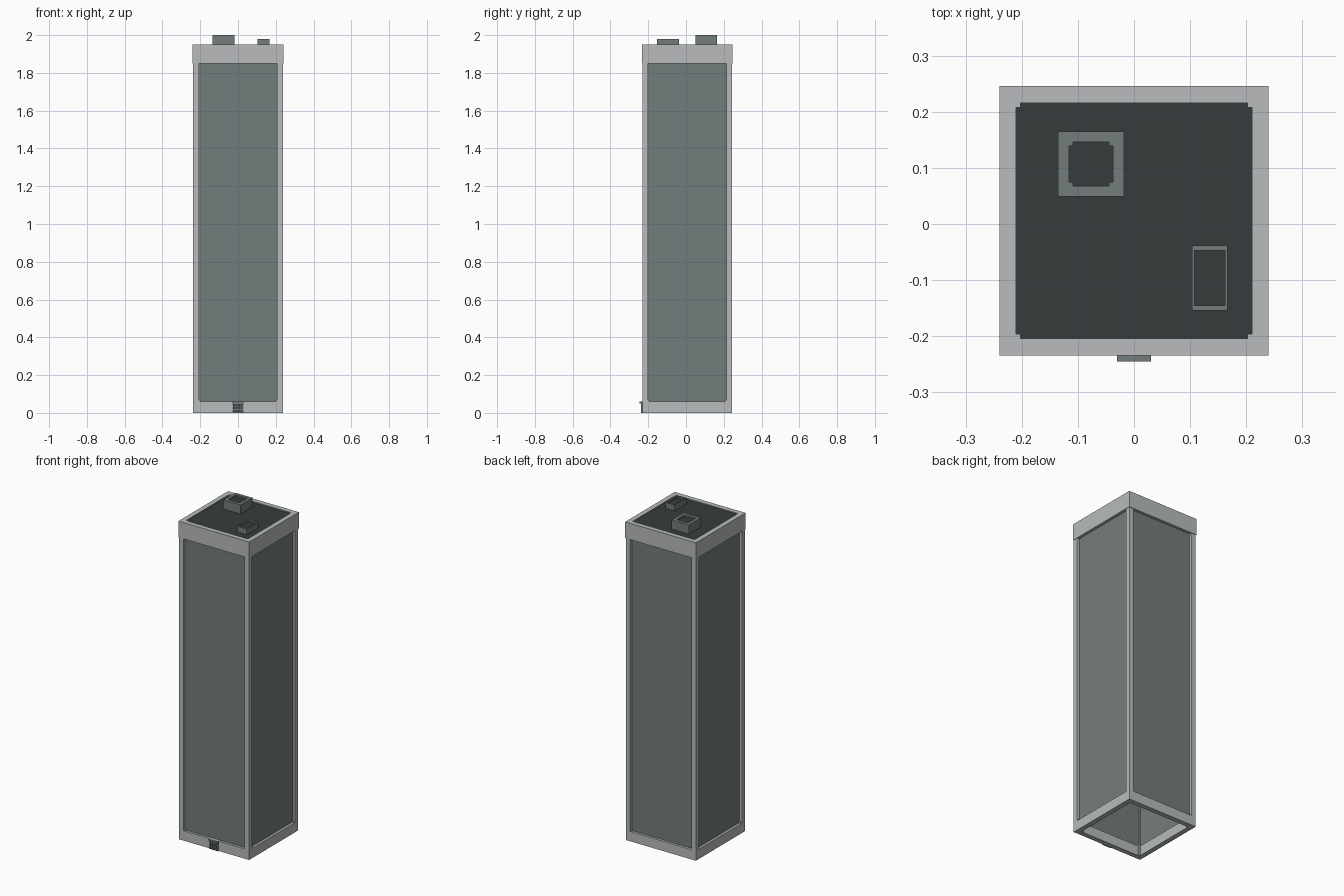
import bpy, bmesh

if "Cube" in bpy.data.objects:
    bpy.data.objects.remove(bpy.data.objects["Cube"])

CY = 0.006          # the tower sits slightly back because of the entrance canopy
H = 0.2375          # half width of the frame
T = 0.03            # frame thickness


def mat(name, rgb):
    m = bpy.data.materials.new(name)
    m.diffuse_color = (*rgb, 1)
    m.use_nodes = True
    m.node_tree.nodes["Principled BSDF"].inputs["Base Color"].default_value = m.diffuse_color
    return m


LIGHT = mat("light grey frame", (0.48, 0.50, 0.51))
GLASS = mat("grey green cladding", (0.175, 0.205, 0.20))
DARK = mat("dark roof", (0.036, 0.046, 0.045))


def build(name, boxes, material):
    """One object from boxes given as (x0, x1, y0, y1, z0, z1)."""
    bm = bmesh.new()
    for x0, x1, y0, y1, z0, z1 in boxes:
        vs = bmesh.ops.create_cube(bm, size=1)["verts"]
        for v in vs:
            v.co = (x1 if v.co.x > 0 else x0,
                    y1 if v.co.y > 0 else y0,
                    z1 if v.co.z > 0 else z0)
    me = bpy.data.meshes.new(name)
    bm.to_mesh(me)
    bm.free()
    me.materials.append(material)
    ob = bpy.data.objects.new(name, me)
    bpy.context.collection.objects.link(ob)
    return ob


def ring(name, x0, x1, y0, y1, z0, z1, tx, ty, material):
    """Rectangular ring extruded upward, without inner seams."""
    bm = bmesh.new()
    outer = [(x0, y0), (x1, y0), (x1, y1), (x0, y1)]
    inner = [(x0 + tx, y0 + ty), (x1 - tx, y0 + ty),
             (x1 - tx, y1 - ty), (x0 + tx, y1 - ty)]
    v = [[bm.verts.new((*p, z)) for p in loop]
         for z in (z0, z1) for loop in (outer, inner)]
    ob, ib, ot, it = v
    for i in range(4):
        j = (i + 1) % 4
        bm.faces.new((ob[i], ob[j], ot[j], ot[i]))
        bm.faces.new((ib[j], ib[i], it[i], it[j]))
        bm.faces.new((ot[i], ot[j], it[j], it[i]))
        bm.faces.new((ob[j], ob[i], ib[i], ib[j]))
    me = bpy.data.meshes.new(name)
    bm.to_mesh(me)
    bm.free()
    me.materials.append(material)
    obj = bpy.data.objects.new(name, me)
    bpy.context.collection.objects.link(obj)


def corner_boxes(half, width, z0, z1, cx=0, cy=CY):
    """Four corner boxes reaching inward from +-half."""
    out = []
    for sx in (-1, 1):
        for sy in (-1, 1):
            xs = sorted((cx + sx * half, cx + sx * (half - width)))
            ys = sorted((cy + sy * half, cy + sy * (half - width)))
            out.append((*xs, *ys, z0, z1))
    return out


# Frame: base ring, corner posts, roof band and small corner blocks
ring("base_beam", -H, H, CY - H, CY + H, 0, 0.06, T, T, LIGHT)
build("corner_posts", corner_boxes(H, T, 0.06, 1.85), LIGHT)
ring("roof_band", -0.24, 0.24, CY - 0.24, CY + 0.24, 1.85, 1.95, T, T, LIGHT)
build("base_corner_blocks", corner_boxes(H - 0.005, 0.033, 0.002, 0.068), LIGHT)
build("roof_corner_blocks", corner_boxes(0.235, 0.033, 1.86, 1.948), LIGHT)

# Cladding: four recessed panels, hollow and open at the bottom
g0, g1, w = H - 0.021, H - 0.015, H - 0.015
build("wall_panels", [
    (-w, w, CY - g1, CY - g0, 0.05, 1.9),
    (-w, w, CY + g0, CY + g1, 0.05, 1.9),
    (-g1, -g0, CY - g0, CY + g0, 0.05, 1.9),
    (g0, g1, CY - g0, CY + g0, 0.05, 1.9)], GLASS)

# Roof deck just below the rim
build("roof_deck", [(-0.212, 0.212, CY - 0.212, CY + 0.212, 1.93, 1.944)], DARK)

# Large roof unit with dark well and corner blocks
ring("large_roof_unit", -0.135, -0.018, 0.049, 0.165, 1.94, 2.0, 0.019, 0.019, GLASS)
build("large_unit_well", [(-0.118, -0.035, 0.066, 0.148, 1.944, 1.99)], DARK)
build("large_unit_corner_blocks",
      corner_boxes(0.041, 0.009, 1.98, 1.998, -0.0765, 0.107), GLASS)

# Small roof unit
ring("small_roof_unit", 0.103, 0.167, -0.154, -0.038, 1.94, 1.98, 0.005, 0.009, GLASS)
build("small_unit_well", [(0.107, 0.163, -0.146, -0.046, 1.944, 1.97)], DARK)

# Entrance: canopy, door surround and a grid of door panes
F = CY - H
build("entrance_canopy", [(-0.04 + 0.01, 0.03, -0.245, F + 0.005, 0.05, 0.06)], GLASS)
build("entrance_surround", [(-0.03, 0.03, F - 0.006, F + 0.004, 0, 0.05)], GLASS)
panes = []
for i in range(4):
    for k in range(3):
        x, z = -0.0265 + i * 0.0135, 0.004 + k * 0.0155
        panes.append((x, x + 0.0105, F - 0.008, F - 0.005, z, z + 0.0115))
build("door_panes", panes, DARK)
